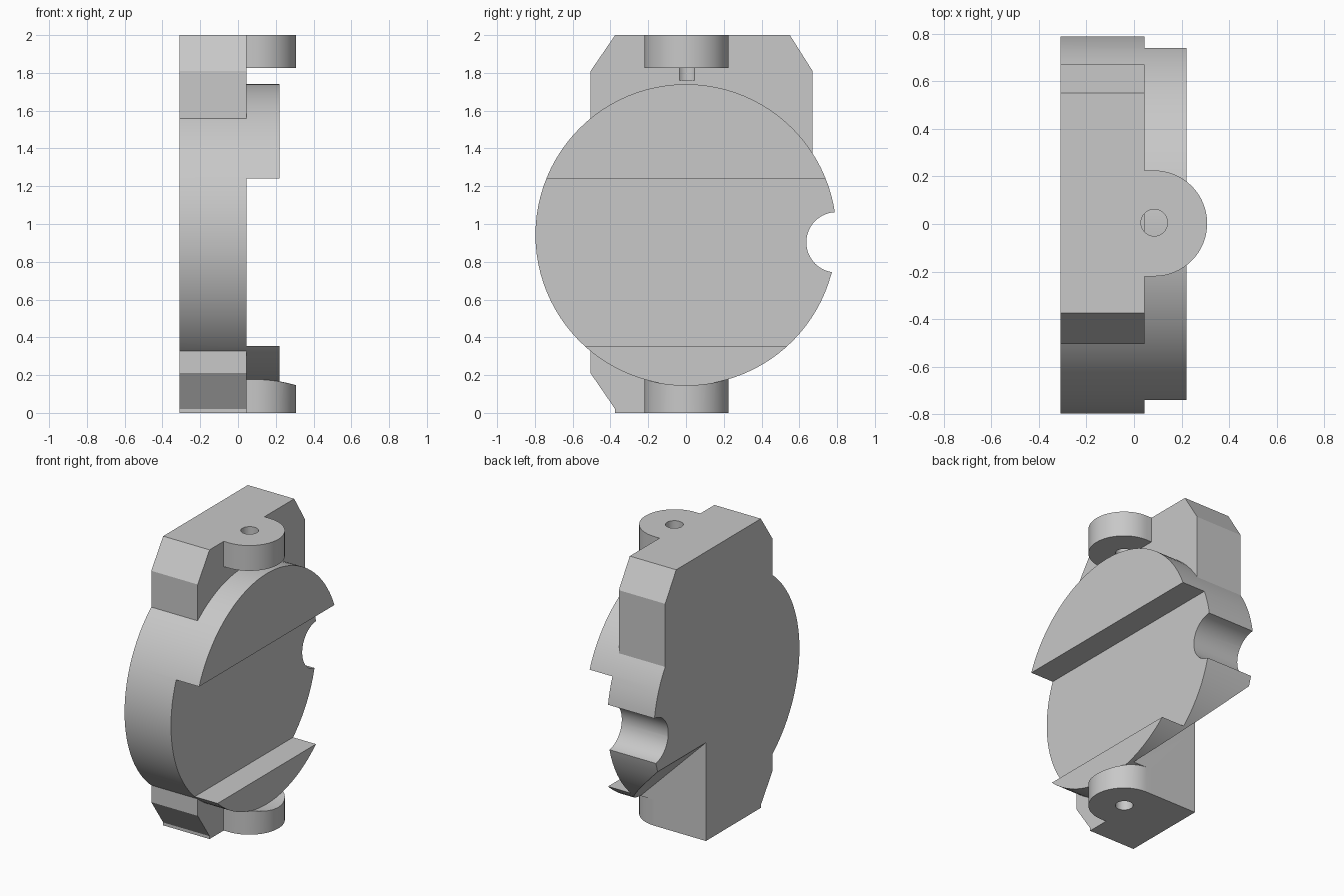
import bpy, bmesh, math
from mathutils import Vector

if "Cube" in bpy.data.objects:
    bpy.data.objects.remove(bpy.data.objects["Cube"], do_unlink=True)

grey = bpy.data.materials.new("plain_grey")
grey.use_nodes = True
grey.diffuse_color = (0.58, 0.58, 0.58, 1)
grey.node_tree.nodes["Principled BSDF"].inputs["Base Color"].default_value = (0.58, 0.58, 0.58, 1)

BACK, FACE, RIM = -0.31, 0.045, 0.22      # thickness steps along x
DISC_Z, DISC_R = 0.943, 0.797
TAB_X, TAB_Y, TAB_R = 0.085, 0.0025, 0.2225
WALL_Y = TAB_Y + TAB_R


def prism(name, points, axis, start, end):
    """Extrude a 2D outline along an axis; outline uses the other two axes in order."""
    bm = bmesh.new()

    def place(a, b):
        co = [a, b]
        co.insert("xyz".index(axis), start)
        return co
    face = bm.faces.new([bm.verts.new(place(a, b)) for a, b in points])
    step = Vector([end - start if c == axis else 0 for c in "xyz"])
    grown = bmesh.ops.extrude_face_region(bm, geom=[face])
    bmesh.ops.translate(bm, vec=step, verts=[g for g in grown["geom"] if isinstance(g, bmesh.types.BMVert)])
    bmesh.ops.recalc_face_normals(bm, faces=bm.faces)
    mesh = bpy.data.meshes.new(name)
    bm.to_mesh(mesh)
    bm.free()
    mesh.materials.append(grey)
    ob = bpy.data.objects.new(name, mesh)
    bpy.context.collection.objects.link(ob)
    return ob


def arc(a, b, r, n, first=0, sweep=2 * math.pi):
    count = n if sweep >= 2 * math.pi else n + 1
    return [(a + r * math.cos(first + sweep * i / n), b + r * math.sin(first + sweep * i / n))
            for i in range(count)]


def box(name, x, y, z):
    return prism(name, [(x[0], y[0]), (x[1], y[0]), (x[1], y[1]), (x[0], y[1])], "z", *z)


def combine(target, other, operation):
    mod = target.modifiers.new(operation, "BOOLEAN")
    mod.operation = operation
    mod.solver = "EXACT"
    mod.object = other
    bpy.context.view_layer.objects.active = target
    bpy.ops.object.modifier_apply(modifier=mod.name)
    bpy.data.objects.remove(other, do_unlink=True)


# Chamfered backing plate
body = prism("valve_plate_body", [
    (-0.375, 0), (WALL_Y, 0), (WALL_Y, 0.6), (0.67, 0.9), (0.67, 1.81), (0.55, 2),
    (-0.375, 2), (-0.505, 1.81), (-0.505, 0.21), (-0.375, 0.02)], "x", BACK, FACE)

# Round disc, with a wide channel across its face
disc = prism("disc", arc(0, DISC_Z, DISC_R, 96), "x", BACK, RIM)
combine(disc, box("channel", (FACE, 0.5), (-1, 1), (0.355, 1.24)), "DIFFERENCE")
combine(body, disc, "UNION")

# Rounded hinge tabs, top and bottom
outline = [(-0.1, TAB_Y - TAB_R)] + arc(TAB_X, TAB_Y, TAB_R, 32, -math.pi / 2, math.pi) + [(-0.1, WALL_Y)]
for name, low, high in (("lower_tab", 0, 0.25), ("upper_tab", 1.825, 2)):
    combine(body, prism(name, outline, "z", low, high), "UNION")

# Disc clearance above the lower tab
combine(body, prism("clearance", arc(0, DISC_Z, DISC_R, 96), "x", RIM, 0.5), "DIFFERENCE")

# Hinge pin holes
for low, high in ((-0.1, 0.15), (1.76, 2.1)):
    combine(body, prism("pin_hole", arc(TAB_X, TAB_Y + 0.003, 0.056, 32), "z", low, high), "DIFFERENCE")

# Round notch in the rim
combine(body, prism("notch", arc(0.797, 0.903, 0.16, 48), "x", -0.5, 0.5), "DIFFERENCE")

# Sloped relief behind the lower rim
combine(body, prism("relief", [(-0.5, 0.87), (-0.5, -0.2), (0.57, -0.2)], "y", WALL_Y, 1.2), "DIFFERENCE")

bpy.ops.object.select_all(action="DESELECT")
body.select_set(True)
bpy.context.view_layer.objects.active = body
bpy.ops.object.shade_smooth_by_angle(angle=math.radians(25))
